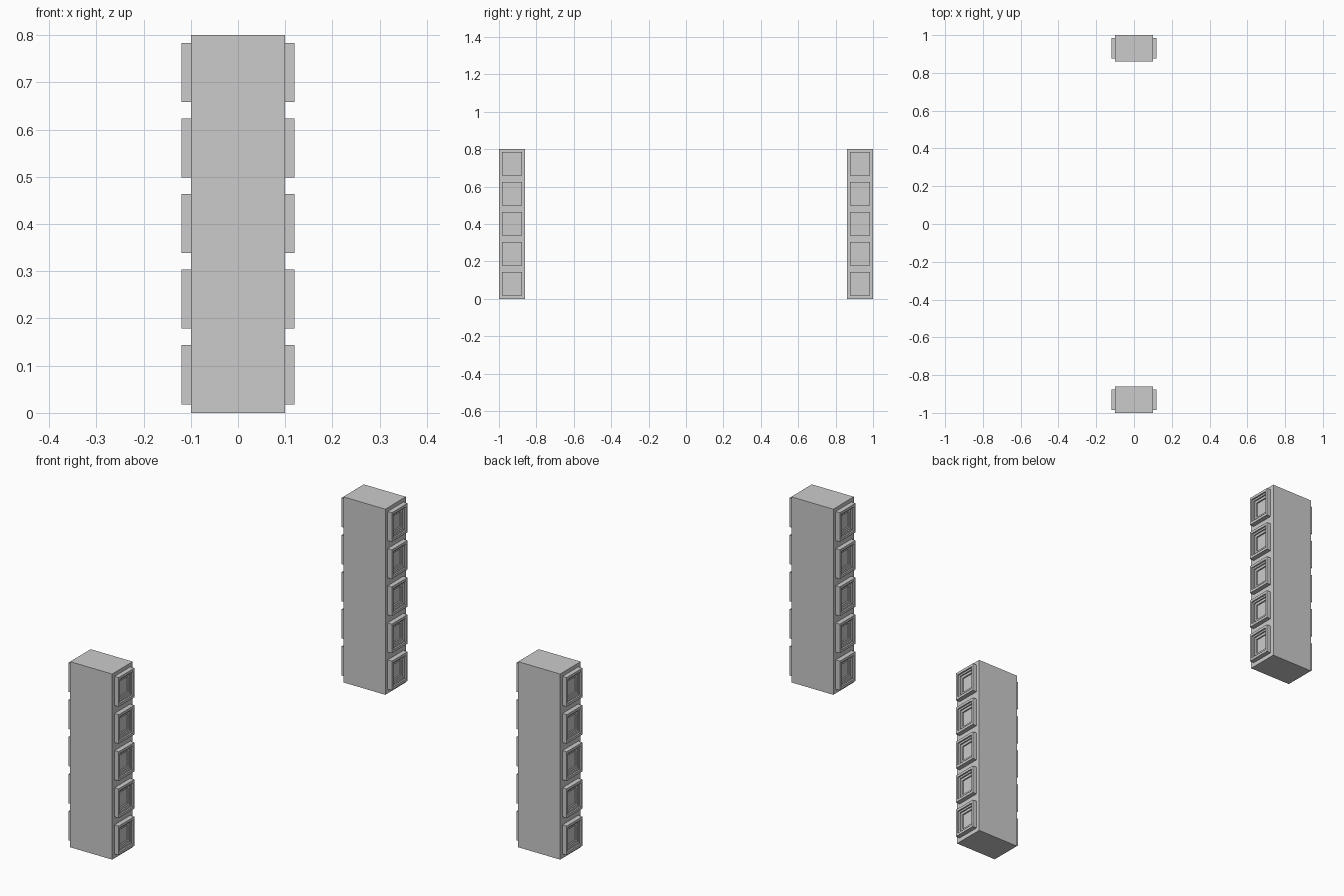
import bpy, bmesh

if "Cube" in bpy.data.objects:
    bpy.data.objects.remove(bpy.data.objects["Cube"])

# (width fraction, outward distance from the pillar face) of nested rectangles
STEPS = [(1.0, 0.0), (1.0, 0.02), (0.82, 0.02), (0.82, 0.013), (0.70, 0.013),
         (0.70, 0.007), (0.53, 0.007), (0.53, 0.001)]
HALF_Y, HALF_Z = 0.0535, 0.0628


def make(name, build):
    bm = bmesh.new()
    build(bm)
    bmesh.ops.recalc_face_normals(bm, faces=bm.faces)
    me = bpy.data.meshes.new(name)
    bm.to_mesh(me)
    bm.free()
    ob = bpy.data.objects.new(name, me)
    bpy.context.collection.objects.link(ob)


def block(bm):
    bmesh.ops.create_cube(bm, size=1)
    bmesh.ops.scale(bm, vec=(0.2, 0.14, 0.8), verts=bm.verts)
    bmesh.ops.translate(bm, vec=(0, yc, 0.4), verts=bm.verts)


def panel(bm):
    rings = []
    for f, d in STEPS:
        rings.append([bm.verts.new((sx * (0.1 + d), yc + a * HALF_Y * f, zc + b * HALF_Z * f))
                      for a, b in ((-1, -1), (1, -1), (1, 1), (-1, 1))])
    for r, s in zip(rings, rings[1:]):
        for i in range(4):
            j = (i + 1) % 4
            bm.faces.new((r[i], r[j], s[j], s[i]))
    bm.faces.new(rings[-1])
    bm.faces.new(rings[0])


for yc, end in ((-0.93, "front"), (0.93, "back")):
    # solid pillar
    make(end + "_pillar", block)
    # stepped square frames stacked on both side faces
    for sx, side in ((-1, "left"), (1, "right")):
        for i in range(5):
            zc = 0.081 + 0.16 * i
            make(f"{end}_{side}_panel_{i + 1}", panel)
